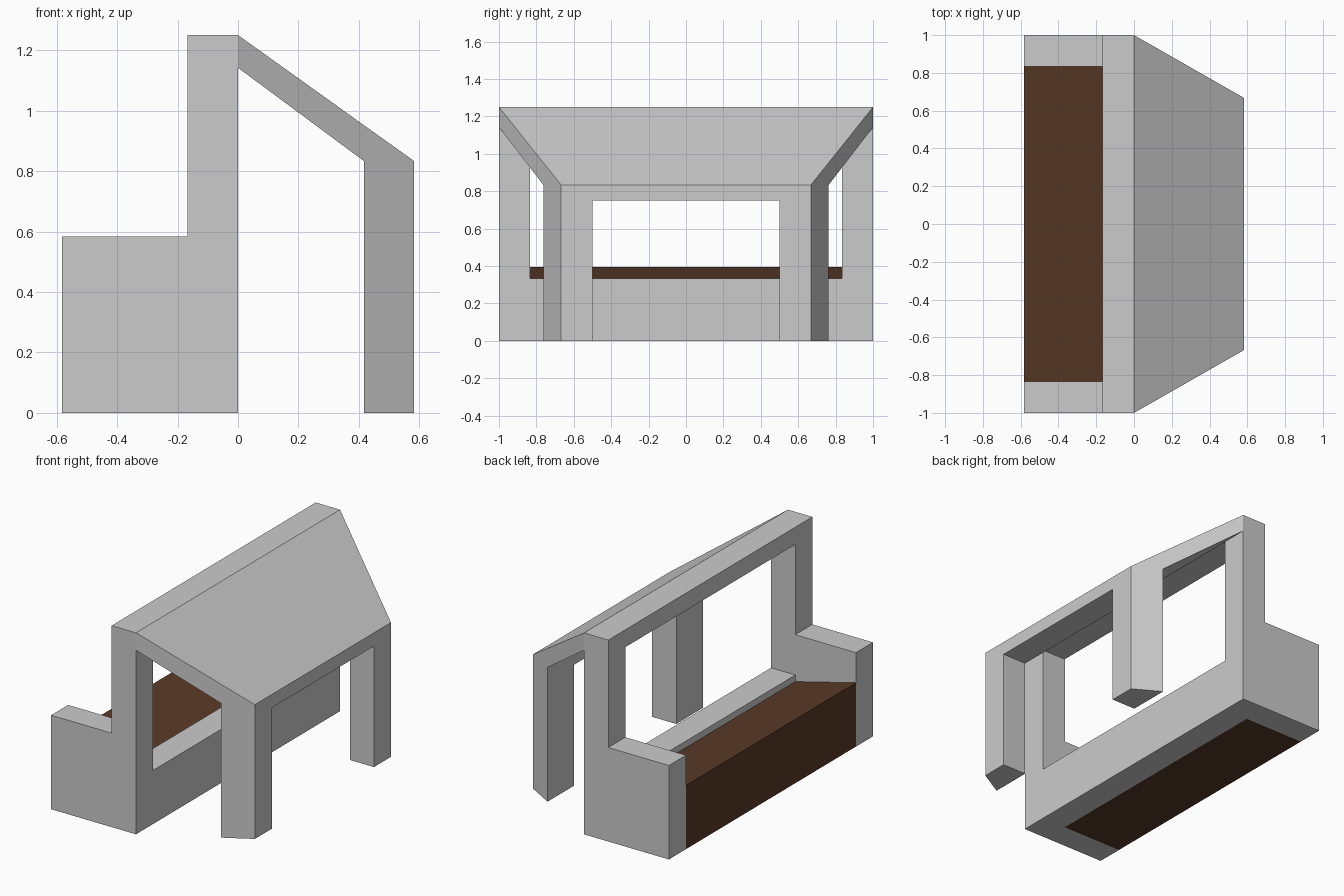
import bpy

if "Cube" in bpy.data.objects:
    bpy.data.objects.remove(bpy.data.objects["Cube"])

D, W, T = 0.583, 1.0, 0.167      # half depth, half width, frame thickness
IN = W - T                       # inner half width
TOP, EAVE, LINTEL = 1.25, 0.833, 1.142


def loft(name, a, b, material=None):
    """Closed solid between two matching loops of points."""
    n = len(a)
    faces = [tuple(range(n)), tuple(range(2 * n - 1, n - 1, -1))]
    faces += [(i, i + n, (i + 1) % n + n, (i + 1) % n) for i in range(n)]
    mesh = bpy.data.meshes.new(name)
    mesh.from_pydata(a + b, [], faces)
    obj = bpy.data.objects.new(name, mesh)
    bpy.context.collection.objects.link(obj)
    bpy.context.view_layer.objects.active = obj
    obj.select_set(True)
    bpy.ops.object.mode_set(mode='EDIT')
    bpy.ops.mesh.select_all(action='SELECT')
    bpy.ops.mesh.normals_make_consistent(inside=False)
    bpy.ops.object.mode_set(mode='OBJECT')
    obj.select_set(False)
    if material:
        mesh.materials.append(material)
    return obj


def along_y(name, profile, y0, y1, material=None):
    return loft(name, [(x, y0, z) for x, z in profile],
                [(x, y1, z) for x, z in profile], material)


def rect(x0, x1, z0, z1):
    return [(x0, z0), (x1, z0), (x1, z1), (x0, z1)]


def half_width(x):
    """The canopy narrows toward its outer edge."""
    return W - (W - 0.667) * x / D


# End panels: low arm with a tall post
panel = [(-D, 0), (0, 0), (0, TOP), (-T, TOP), (-T, 0.583), (-D, 0.583)]
for side, s in (("front", -1), ("back", 1)):
    along_y(side + "_end_panel", panel, s * IN, s * W)

    # Canopy legs following the slanted canopy sides
    plan = [(0.417, 0.5), (D, 0.5), (D, half_width(D)), (0.417, half_width(0.417))]
    loft(side + "_leg", [(x, s * y, 0) for x, y in plan],
         [(x, s * y, EAVE) for x, y in plan])

# Low wall and top rail between the posts
along_y("low_wall", rect(-T, 0, 0, 0.333), -IN, IN)
along_y("top_rail", rect(-T, 0, LINTEL, TOP), -IN, IN)

# Sloping canopy and the beam under its eave
slope = [(0, TOP), (D, EAVE), (0.417, EAVE), (0, LINTEL)]
loft("canopy", [(x, -half_width(x), z) for x, z in slope],
     [(x, half_width(x), z) for x, z in slope])
along_y("eave_beam", rect(0.417, D, 0.75, EAVE), -0.5, 0.5)

# Seat block with a tilted top
brown = bpy.data.materials.new("brown")
brown.diffuse_color = (0.10, 0.042, 0.02, 1)
brown.use_nodes = True
brown.node_tree.nodes["Principled BSDF"].inputs["Base Color"].default_value = brown.diffuse_color
along_y("seat", [(-D, 0), (-T, 0), (-T, 0.292), (-D, 0.396)], -IN, IN, brown)
